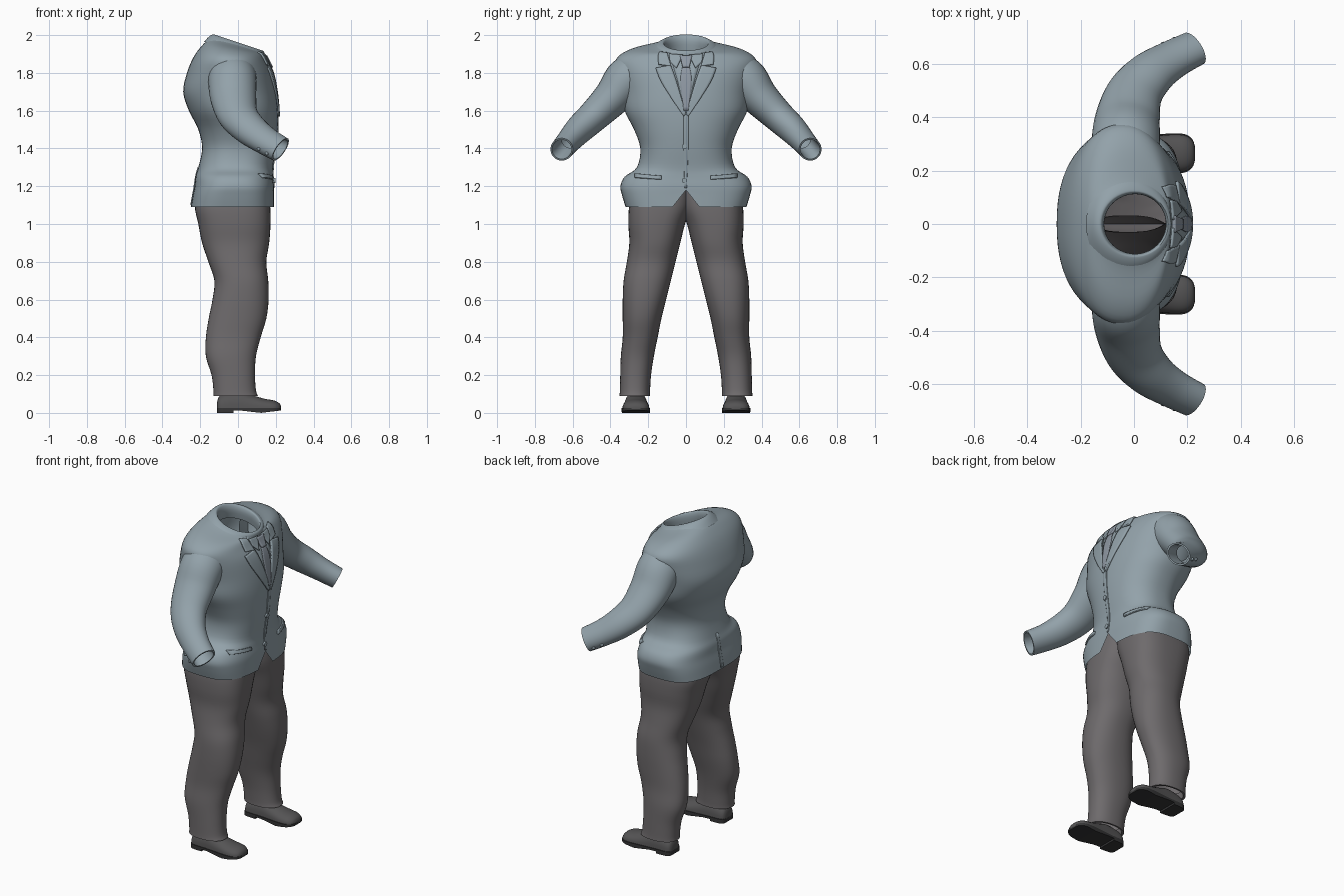
import bpy, bmesh, math
from mathutils import Vector
from mathutils.bvhtree import BVHTree

cube = bpy.data.objects.get("Cube")
if cube:
    bpy.data.objects.remove(cube, do_unlink=True)


def material(name, rgb):
    m = bpy.data.materials.new(name)
    m.use_nodes = True
    m.diffuse_color = (*rgb, 1)
    bsdf = next(n for n in m.node_tree.nodes if n.type == "BSDF_PRINCIPLED")
    bsdf.inputs["Base Color"].default_value = (*rgb, 1)
    return m


BLUE = material("blue grey cloth", (0.29, 0.36, 0.40))
TIE = material("lavender grey cloth", (0.27, 0.31, 0.36))
GREY = material("warm grey cloth", (0.155, 0.145, 0.15))
SHOE = material("dark grey leather", (0.09, 0.088, 0.09))
SOLE = material("black rubber", (0.035, 0.035, 0.036))


def build(name, verts, faces, mat, angle=50):
    mesh = bpy.data.meshes.new(name)
    mesh.from_pydata(verts, [], faces)
    bm = bmesh.new()
    bm.from_mesh(mesh)
    bmesh.ops.recalc_face_normals(bm, faces=bm.faces)
    bm.to_mesh(mesh)
    bm.free()
    mesh.materials.append(mat)
    ob = bpy.data.objects.new(name, mesh)
    bpy.context.collection.objects.link(ob)
    bpy.ops.object.select_all(action="DESELECT")
    ob.select_set(True)
    bpy.context.view_layer.objects.active = ob
    bpy.ops.object.shade_smooth_by_angle(angle=math.radians(angle))
    return ob


def spline(rows, steps=4):
    """Smooth curve through rows of numbers."""
    out = []
    for i in range(len(rows) - 1):
        a, b, c, d = (rows[max(0, min(len(rows) - 1, i + k))] for k in (-1, 0, 1, 2))
        for s in range(steps):
            t = s / steps
            out.append([q + 0.5 * t * (r - p + t * (2*p - 5*q + 4*r - s4 + t * (3*(q - r) + s4 - p)))
                        for p, q, r, s4 in zip(a, b, c, d)])
    return out + [list(rows[-1])]


def bridge(rings, closed=True):
    n = len(rings[0])
    faces = [(i*n + j, i*n + (j+1) % n, (i+1)*n + (j+1) % n, (i+1)*n + j)
             for i in range(len(rings) - 1) for j in range(n if closed else n - 1)]
    return [p for r in rings for p in r], faces


def oval(n, power):
    for j in range(n):
        a = 2 * math.pi * j / n
        yield [math.copysign(abs(f)**(2 / power), f) for f in (math.cos(a), math.sin(a))]


def flat_ring(z, x0, x1, y0, y1, tilt=0, n=40, power=2.3):
    cx, cy, rx, ry = (x0+x1)/2, (y0+y1)/2, (x1-x0)/2, (y1-y0)/2
    return [Vector((cx + rx*c, cy + ry*s, z + tilt*(cx + rx*c))) for c, s in oval(n, power)]


# jacket body: height, back, front, half width, tilt, squareness
body = spline([
    (1.09, -.25, .19, .32, 0, 3.1), (1.15, -.24, .19, .338, 0, 3), (1.2, -.23, .19, .347, 0, 2.8),
    (1.25, -.225, .185, .325, 0, 2.6), (1.3, -.21, .185, .26, 0, 2.5), (1.4, -.19, .2, .242, 0, 2.4),
    (1.5, -.21, .21, .275, 0, 2.3), (1.6, -.26, .21, .325, 0, 2.3), (1.7, -.29, .2, .34, 0, 2.3),
    (1.8, -.27, .18, .365, 0, 2.2), (1.87, -.235, .15, .37, -.06, 2.2), (1.915, -.19, .135, .3, -.16, 2.2),
    (1.94, -.15, .13, .18, -.27, 2), (1.955, -.13, .13, .132, -.32, 2)])
rings = [flat_ring(z, b, f, -w, w, t, 64, power) for z, b, f, w, t, power in body]
for r in rings[:12]:  # cutaway where the fronts meet at the hem
    for p in r:
        if p.x > 0:
            p.z = max(p.z, 1.09 + .09 * (1 - abs(p.y) / .07))
verts, faces = bridge(rings)
build("jacket_body", verts, faces, BLUE)
surface = BVHTree.FromPolygons(verts, faces)

# collar: stands up round the neck and folds into the opening
collar = [(1.92, -.18, .14, .19, -.25), (1.948, -.152, .14, .155, -.3), (1.96, -.132, .134, .13, -.33),
          (1.958, -.12, .126, .118, -.33), (1.93, -.112, .12, .112, -.33), (1.88, -.12, .12, .118, -.3)]
build("neck_collar", *bridge([flat_ring(z, b, f, -w, w, t, 48, 2) for z, b, f, w, t in spline(collar, 3)]), BLUE)


def patch(name, edge_a, edge_b, mat, lift=.006, thick=.008, side=1, cols=6):
    """Cloth plate laid on the jacket between two (y, z) edges."""
    rows = []
    for (ya, za), (yb, zb) in zip(spline(edge_a, 5), spline(edge_b, 5)):
        row = []
        for k in range(cols + 1):
            t = k / cols
            y, z = ya + (yb - ya)*t, za + (zb - za)*t
            hit = surface.ray_cast(Vector((side, y, z)), Vector((-side, 0, 0)))[0]
            x = hit.x if hit else .12 * side
            row.append((x + side*lift, y, z))
        rows.append(row)
    ob = build(name, *bridge(rows, False), mat)
    mod = ob.modifiers.new("thickness", "SOLIDIFY")
    mod.thickness = thick
    mod.offset = 0
    return ob


# shirt front and tie
patch("shirt_front", [(-.085, 1.89), (-.04, 1.74), (-.003, 1.58)],
      [(.085, 1.89), (.04, 1.74), (.003, 1.58)], BLUE, .003, .004)
patch("tie_knot", [(-.032, 1.89), (-.018, 1.83)], [(.032, 1.89), (.018, 1.83)], TIE, .012, .014)
patch("tie_blade", [(-.018, 1.835), (-.03, 1.75), (-.012, 1.6)],
      [(.018, 1.835), (.03, 1.75), (.012, 1.6)], TIE, .007, .008)

# front edge of the overlap and the back vent
patch("front_overlap", [(-.012, 1.59), (-.012, 1.4), (-.008, 1.19)],
      [(.012, 1.59), (.012, 1.4), (.004, 1.19)], BLUE, .001, .006)
patch("back_vent", [(-.01, 1.3), (-.012, 1.1)], [(.01, 1.3), (.012, 1.1)], BLUE, .001, .006, -1)

for z in (1.41, 1.23):
    x = surface.ray_cast(Vector((1, 0, z)), Vector((-1, 0, 0)))[0].x
    bpy.ops.mesh.primitive_cylinder_add(vertices=20, radius=.014, depth=.01,
                                        location=(x + .006, -.008, z), rotation=(0, math.pi/2, 0))
    button = bpy.context.object
    button.name = "jacket_button"
    button.data.materials.append(BLUE)

# sleeve path: centre, radius across, radius front to back
arm = spline([(-.03, .23, 1.81, .11, .12), (-.03, .31, 1.765, .12, .128), (-.025, .39, 1.67, .1, .122),
              (0, .485, 1.575, .085, .107), (.06, .56, 1.505, .077, .093), (.14, .615, 1.445, .066, .08),
              (.225, .658, 1.395, .06, .074)], 5)
# trouser leg: height, back, front, inner, outer, squareness
leg = spline([(1.22, -.2, .155, -.03, .27, 2.8), (1.1, -.228, .17, -.03, .3, 2.8), (1.0, -.21, .172, .005, .305, 2.6),
              (.9, -.19, .165, .03, .3, 2.4), (.8, -.157, .15, .055, .313, 2.3), (.7, -.125, .16, .08, .33, 2.3),
              (.6, -.135, .162, .105, .335, 2.3), (.5, -.155, .15, .13, .335, 2.3), (.4, -.17, .12, .15, .335, 2.3),
              (.3, -.17, .095, .17, .345, 2.3), (.2, -.14, .09, .185, .348, 2.3), (.12, -.13, .095, .19, .35, 2.3),
              (.09, -.13, .105, .19, .352, 2.3)])
# shoe: position along foot, half width, top height
shoe = spline([(-.11, .035, .06), (-.09, .055, .095), (0, .06, .115), (.07, .065, .095),
               (.14, .071, .075), (.19, .068, .066), (.218, .05, .052), (.228, .025, .035)])

for side, label in ((1, "left"), (-1, "right")):
    def mirrored(points):
        return [Vector((p[0], p[1] * side, p[2])) for p in points]

    def pair(edge):
        return [(y * side, z) for y, z in edge]

    # jacket lapel with its collar, shirt collar wing, hip pocket flap
    patch(label + "_lapel", pair([(.08, 1.84), (.055, 1.77), (.028, 1.68), (0, 1.58)]),
          pair([(.16, 1.825), (.135, 1.76), (.08, 1.67), (.012, 1.57)]), BLUE, .006, .01)
    patch(label + "_collar_fall", pair([(.1, 1.905), (.092, 1.88), (.078, 1.835)]),
          pair([(.14, 1.91), (.148, 1.885), (.145, 1.845)]), BLUE, .007, .01)
    patch(label + "_collar_wing", pair([(.015, 1.895), (.05, 1.825)]),
          pair([(.09, 1.9), (.085, 1.86)]), BLUE, .011, .008)
    patch(label + "_pocket_flap", pair([(.13, 1.255), (.13, 1.235)]),
          pair([(.27, 1.265), (.27, 1.245)]), BLUE, .004, .01)

    # sleeve with the cuff turned inside
    rings = []
    for i, (x, y, z, ra, rx) in enumerate(arm):
        lo, hi = arm[max(0, i - 1)], arm[min(len(arm) - 1, i + 1)]
        t = (Vector(hi[:3]) - Vector(lo[:3])).normalized()
        u = (Vector((1, 0, 0)) - t * t.x).normalized()
        v = t.cross(u)
        rings.append([Vector((x, y, z)) + u*rx*c + v*ra*s for c, s in oval(32, 2)])
    buttons = [rings[-k][17] for k in (3, 5)]
    end = Vector(arm[-1][:3])
    for shrink, depth in ((.86, 0), (.8, .04), (.8, .12)):
        rings.append([end + (p - end) * shrink - t * depth for p in rings[len(arm) - 1]])
    build(label + "_sleeve", *bridge([mirrored(r) for r in rings]), BLUE)
    for p in mirrored(buttons):
        bpy.ops.mesh.primitive_uv_sphere_add(segments=12, ring_count=6, radius=.01, location=p)
        bpy.context.object.name = label + "_cuff_button"
        bpy.context.object.data.materials.append(BLUE)

    # trouser leg with a turned hem
    rings = [flat_ring(z, b, f, i, o, power=sq) for z, b, f, i, o, sq in leg]
    mid = sum(rings[-1], Vector()) / len(rings[-1])
    for rise in (0, .05):
        rings.append([mid + (p - mid) * .88 + Vector((0, 0, rise)) for p in rings[len(leg) - 1]])
    build(label + "_trouser_leg", *bridge([mirrored(r) for r in rings]), GREY)

    # shoe upper
    rings = []
    for x, w, h in shoe:
        arc = [math.pi * j / 16 for j in range(17)]
        rings.append([(x, .265 + w*math.cos(a), .02 + (h - .02) * max(0, math.sin(a))**.75) for a in arc])
    verts, faces = bridge([mirrored(r) for r in rings], False)
    last = len(verts) - 17
    faces += [tuple(range(17)), tuple(range(last, last + 17))]
    build(label + "_shoe", verts, faces, SHOE)

    # sole with a raised toe and arch, and a flat heel
    for part, x1, curl in (("sole", 1, .012), ("heel", -.02, 0)):
        span = [(x, w + .004) for x, w, h in shoe if x < x1]
        outline = [(x, .265 + w) for x, w in span] + [(x, .265 - w) for x, w in reversed(span)]
        rings = [[(x, y, curl * min(1, abs(x - .12) / .1)) for x, y in outline],
                 [(x, y, .026) for x, y in outline]]
        verts, faces = bridge([mirrored(r) for r in rings])
        n = len(outline)
        for base in (0, n):
            faces += [(base + i, base + i + 1, base + n - 2 - i, base + n - 1 - i) for i in range(n // 2 - 1)]
        build(label + "_" + part, verts, faces, SOLE, 30)
